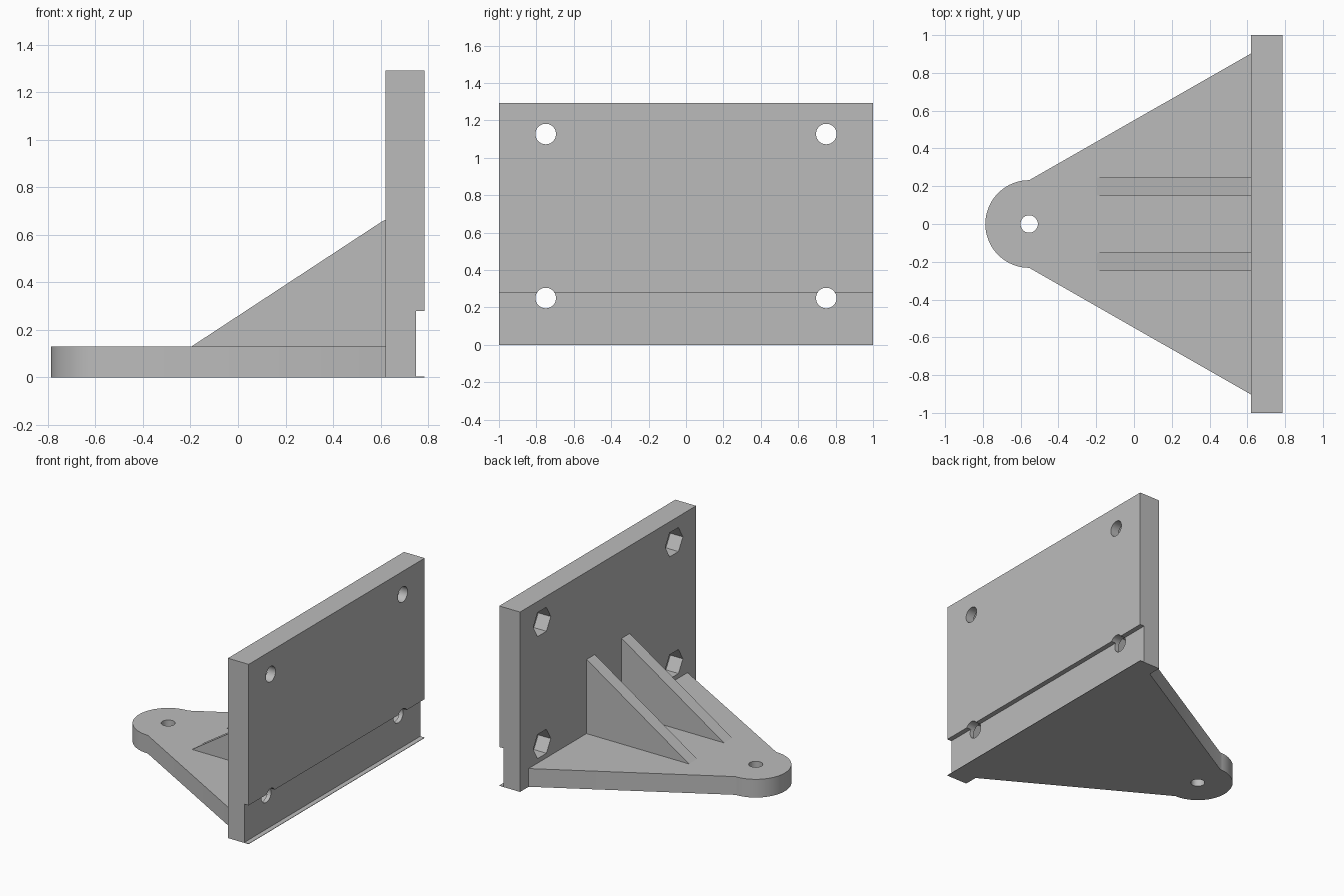
import bpy, bmesh, math
from mathutils import Vector

if "Cube" in bpy.data.objects:
    bpy.data.objects.remove(bpy.data.objects["Cube"], do_unlink=True)

grey = bpy.data.materials.new("plain grey")
grey.use_nodes = True
grey.diffuse_color = (0.5, 0.5, 0.5, 1)
grey.node_tree.nodes["Principled BSDF"].inputs["Base Color"].default_value = (0.5, 0.5, 0.5, 1)


def prism(name, points, depth):
    """Extrude a closed outline of 3D points along the depth vector."""
    bm = bmesh.new()
    face = bm.faces.new([bm.verts.new(p) for p in points])
    new = bmesh.ops.extrude_face_region(bm, geom=[face])["geom"]
    verts = [v for v in new if isinstance(v, bmesh.types.BMVert)]
    bmesh.ops.translate(bm, vec=Vector(depth), verts=verts)
    bmesh.ops.recalc_face_normals(bm, faces=bm.faces)
    mesh = bpy.data.meshes.new(name)
    bm.to_mesh(mesh)
    bm.free()
    mesh.materials.append(grey)
    obj = bpy.data.objects.new(name, mesh)
    bpy.context.collection.objects.link(obj)
    return obj


def circle(radius, sides, start=0.0, sweep=2 * math.pi, closed=True):
    steps = sides if closed else sides - 1
    return [(radius * math.cos(start + sweep * i / steps),
             radius * math.sin(start + sweep * i / steps)) for i in range(sides)]


def activate(obj):
    bpy.ops.object.select_all(action="DESELECT")
    obj.select_set(True)
    bpy.context.view_layer.objects.active = obj


def cut(obj, cutter):
    mod = obj.modifiers.new("cut", "BOOLEAN")
    mod.operation, mod.solver, mod.object = "DIFFERENCE", "EXACT", cutter
    activate(obj)
    bpy.ops.object.modifier_apply(modifier=mod.name)
    bpy.data.objects.remove(cutter, do_unlink=True)


def smooth(obj):
    activate(obj)
    bpy.ops.object.shade_smooth_by_angle(angle=math.radians(30))


INNER, OUTER, STEP = 0.62, 0.785, 0.75   # faces of the upright plate
HEIGHT, BASE_TOP, NOSE_X = 1.293, 0.131, -0.555

# Upright plate with a shallow relief and a thin lip at the foot
profile = [(INNER, 0), (OUTER, 0), (OUTER, 0.003), (STEP, 0.003),
           (STEP, 0.279), (OUTER, 0.279), (OUTER, HEIGHT), (INNER, HEIGHT)]
plate = prism("upright_plate", [(x, -1, z) for x, z in profile], (0, 2, 0))

# Bolt holes with hexagonal nut pockets on the inner face
for y in (-0.75, 0.75):
    for z in (0.25, 1.127):
        for radius, sides, depth in ((0.055, 40, 0.4), (0.1, 6, 0.2)):
            ring = [(INNER - 0.1, y + a, z + b) for a, b in circle(radius, sides)]
            cut(plate, prism("hole_cutter", ring, (depth, 0, 0)))
smooth(plate)

# Tapered base with a rounded nose and a pin hole
nose = [(NOSE_X + a, b) for a, b in circle(0.232, 40, math.pi / 2, math.pi, False)]
outline = nose + [(INNER, -0.903), (INNER, 0.903)]
base = prism("tapered_base", [(x, y, 0) for x, y in outline], (0, 0, BASE_TOP))
pin = [(NOSE_X + a, b, -0.1) for a, b in circle(0.046, 40)]
cut(base, prism("pin_cutter", pin, (0, 0, 0.4)))
smooth(base)

# Pair of sloping ribs
rib = [(-0.195, BASE_TOP), (INNER, BASE_TOP), (INNER, 0.663), (0.61, 0.659)]
for name, y in (("left_rib", 0.152), ("right_rib", -0.245)):
    prism(name, [(x, y, z) for x, z in rib], (0, 0.093, 0))
